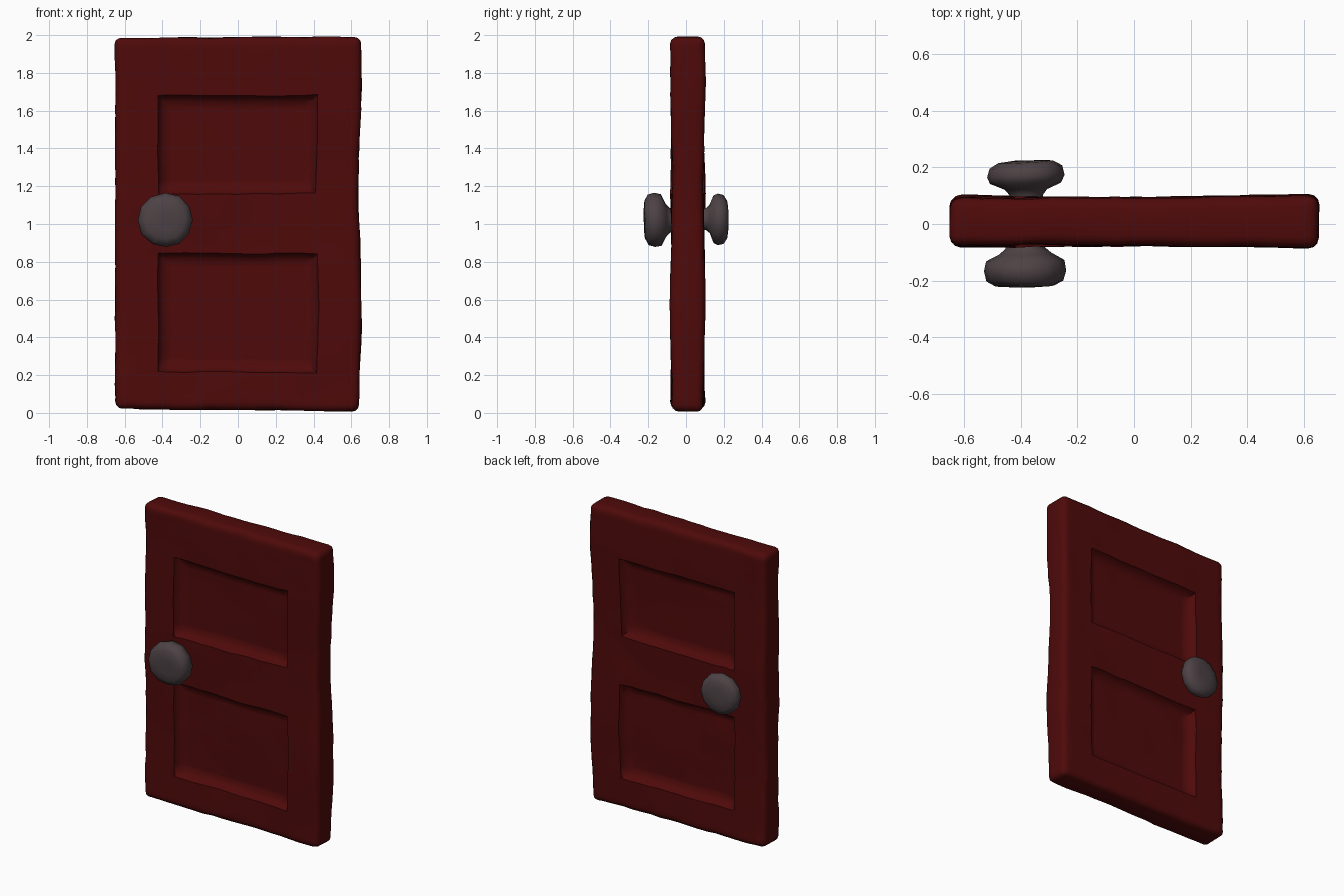
import bpy, bmesh, math
from mathutils import Vector, Matrix, noise

if "Cube" in bpy.data.objects:
    bpy.data.objects.remove(bpy.data.objects["Cube"])


def material(name, rgb):
    m = bpy.data.materials.new(name)
    m.diffuse_color = (*rgb, 1)
    m.use_nodes = True
    m.node_tree.nodes["Principled BSDF"].inputs["Base Color"].default_value = m.diffuse_color
    return m


def finish(bm, name, mat, angle):
    bmesh.ops.recalc_face_normals(bm, faces=bm.faces)
    me = bpy.data.meshes.new(name)
    bm.to_mesh(me)
    bm.free()
    ob = bpy.data.objects.new(name, me)
    bpy.context.collection.objects.link(ob)
    me.materials.append(mat)
    bpy.ops.object.select_all(action='DESELECT')
    ob.select_set(True)
    bpy.context.view_layer.objects.active = ob
    bpy.ops.object.shade_smooth_by_angle(angle=math.radians(angle))
    return ob


def wobble(bm, amount, scale, seed):
    # gentle hand-carved unevenness
    for v in bm.verts:
        v.co += amount * noise.noise_vector(v.co * scale + Vector((seed, seed, seed)))


red = material("red_paint", (0.078, 0.003, 0.003))
metal = material("dark_metal", (0.075, 0.055, 0.06))

# Door slab with rounded edges
PX = 0.42
HALF = 0.08
PANELS = [(0.22, 0.845), (1.16, 1.68)]
bm = bmesh.new()
bmesh.ops.create_cube(bm, size=1)
bmesh.ops.transform(bm, verts=bm.verts, matrix=Matrix.Translation((0, 0, 1.005))
                    @ Matrix.Diagonal((1.292, 2 * HALF, 1.968, 1)))
bmesh.ops.bevel(bm, geom=bm.edges[:], offset=0.036, segments=3, profile=0.5, affect='EDGES')


def cut(co, no):
    bmesh.ops.bisect_plane(bm, geom=bm.verts[:] + bm.edges[:] + bm.faces[:],
                           plane_co=co, plane_no=no)


def cuts(stops, step):
    # evenly spaced cuts between the stops, keeping the stops themselves
    out = list(stops)
    for a, b in zip(stops, stops[1:]):
        n = max(1, round((b - a) / step))
        out += [a + (b - a) * i / n for i in range(1, n)]
    return out


for x in cuts([-0.58, -PX, PX, 0.58], 0.07):
    cut((x, 0, 0), (1, 0, 0))
for z in cuts([0.08, 0.22, 0.845, 1.16, 1.68, 1.93], 0.07):
    cut((0, 0, z), (0, 0, 1))

# Two sunken panels on each side, with sloped borders
for side in (-1, 1):
    for z0, z1 in PANELS:
        fs = [f for f in bm.faces if f.normal.y * side > 0.9
              and abs(f.calc_center_median().x) < PX
              and z0 < f.calc_center_median().z < z1]
        for width, depth in ((0.008, -0.024), (0.025, -0.02), (0.03, -0.008)):
            bmesh.ops.inset_region(bm, faces=fs, thickness=width, depth=depth,
                                   use_even_offset=True, use_boundary=True)

# Uneven outline: thicker to the right, bulging high and low, skewed ends
for v in bm.verts:
    x, y, z = v.co
    u = x / 0.65
    half = 0.081 + 0.007 * u + 0.006 * math.cos(math.tau * (z - 0.6) / 1.15)
    v.co.y = 0.009 + y + math.copysign(half - HALF, y) * min(1, abs(y) / 0.04)
    if x > 0:
        v.co.x += 0.008 * u * math.cos(math.tau * (z - 1.75) / 1.15)
    else:
        v.co.x += 0.004 * u
    if z > 1:
        v.co.z += 0.005 * u * (z - 1)
    else:
        v.co.z -= (0.006 + 0.009 * u) * (1 - z)
wobble(bm, 0.005, 4.0, 3.1)
wobble(bm, 0.005, 10.0, 7.7)
finish(bm, "door", red, 50)


# Round knobs: profile of (distance from the door middle, radius), spun about y
def knob(name, side, profile, centre, tilt, seed):
    bm = bmesh.new()
    vs = [bm.verts.new((r, side * y, 0)) for y, r in profile]
    es = [bm.edges.new(p) for p in zip(vs, vs[1:])]
    bmesh.ops.spin(bm, geom=vs + es, cent=(0, 0, 0), axis=(0, 1, 0),
                   angle=math.tau, steps=12)
    bmesh.ops.remove_doubles(bm, verts=bm.verts, dist=0.0005)
    pivot = Vector((0, side * 0.17, 0))
    bmesh.ops.rotate(bm, verts=bm.verts, cent=pivot, matrix=Matrix.Rotation(tilt, 3, 'Z'))
    wobble(bm, 0.008, 7, seed)
    bmesh.ops.translate(bm, verts=bm.verts, vec=(centre[0], 0, centre[1]))
    finish(bm, name, metal, 60)


knob("front_knob", -1, [(0.05, 0.062), (0.085, 0.066), (0.105, 0.09), (0.13, 0.138),
                        (0.165, 0.146), (0.2, 0.137), (0.218, 0.105), (0.224, 0.05),
                        (0.224, 0)], (-0.385, 1.02), 0.02, 1.3)
knob("back_knob", 1, [(0.05, 0.056), (0.1, 0.058), (0.12, 0.075), (0.143, 0.126),
                      (0.168, 0.137), (0.2, 0.13), (0.22, 0.1), (0.226, 0.05),
                      (0.226, 0)], (-0.382, 1.025), 0.04, 5.2)
